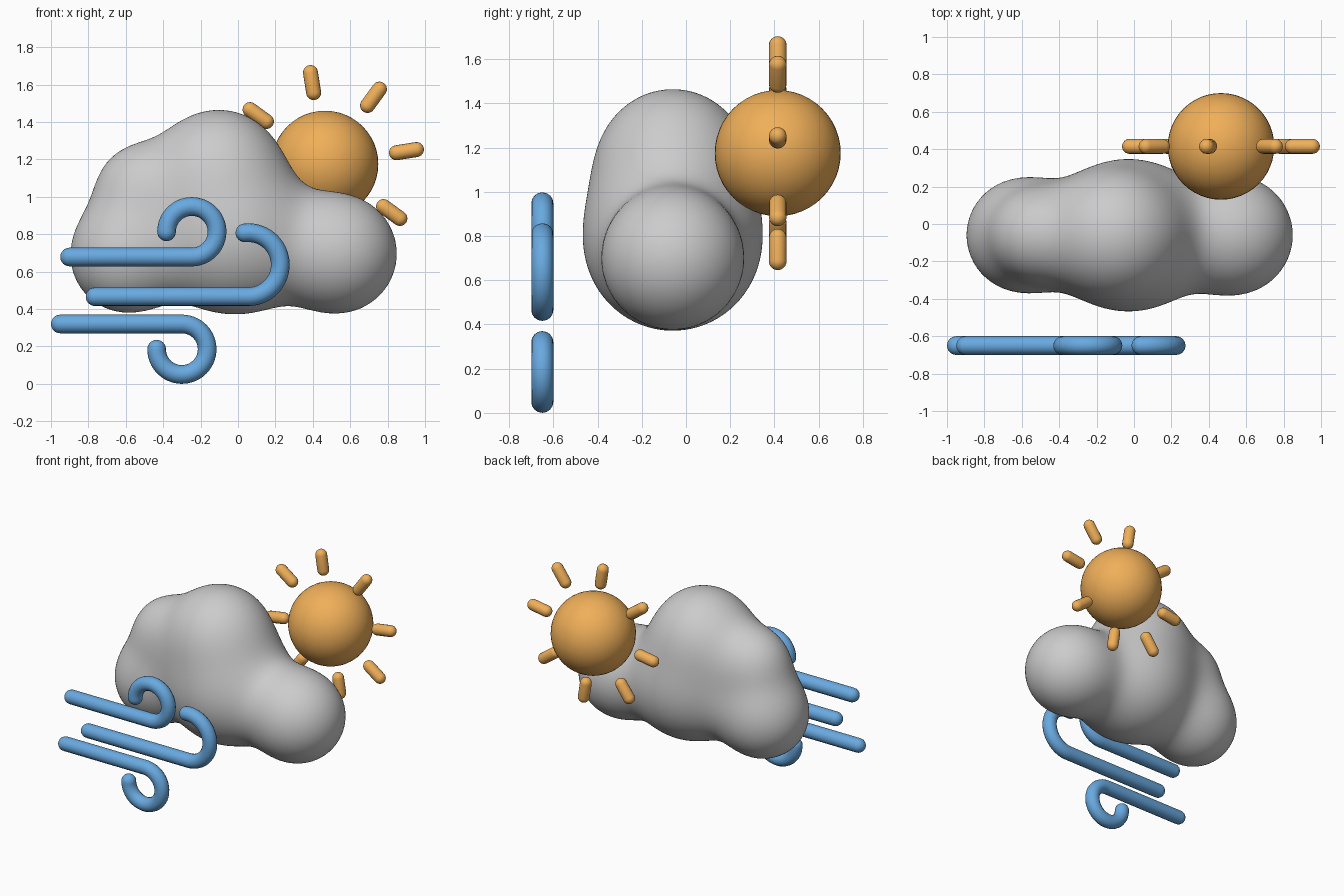
import bpy, bmesh
from math import sin, cos, pi, radians, exp, dist
from mathutils import Vector

if "Cube" in bpy.data.objects:
    bpy.data.objects.remove(bpy.data.objects["Cube"])


def material(name, rgb):
    m = bpy.data.materials.new(name)
    m.diffuse_color = (*rgb, 1)
    m.use_nodes = True
    m.node_tree.nodes["Principled BSDF"].inputs["Base Color"].default_value = m.diffuse_color
    return m


ORANGE = material("sun_orange", (0.87, 0.43, 0.10))
BLUE = material("wind_blue", (0.14, 0.40, 0.75))


def mesh_object(name, bm, mat=None):
    for f in bm.faces:
        f.smooth = True
    me = bpy.data.meshes.new(name)
    bm.to_mesh(me)
    bm.free()
    ob = bpy.data.objects.new(name, me)
    bpy.context.collection.objects.link(ob)
    if mat:
        me.materials.append(mat)
    return ob


def round_tube(name, path, r, mat):
    """Tube along a path with hemispherical ends (made by tapering the radius)."""
    path = [Vector(p) for p in path]
    d0 = (path[0] - path[1]).normalized()
    d1 = (path[-1] - path[-2]).normalized()
    angles = [radians(a) for a in (15, 30, 45, 60, 72, 82, 89)]
    pts = [(path[0] + d0 * r * sin(a), cos(a)) for a in reversed(angles)]
    pts += [(p, 1) for p in path]
    pts += [(path[-1] + d1 * r * sin(a), cos(a)) for a in angles]
    cu = bpy.data.curves.new(name, 'CURVE')
    cu.dimensions = '3D'
    cu.bevel_depth = r
    cu.bevel_resolution = 6
    cu.use_fill_caps = True
    sp = cu.splines.new('POLY')
    sp.points.add(len(pts) - 1)
    for q, (p, rad) in zip(sp.points, pts):
        q.co = (*p, 1)
        q.radius = rad
    cu.materials.append(mat)
    ob = bpy.data.objects.new(name, cu)
    bpy.context.collection.objects.link(ob)
    bpy.ops.object.select_all(action='DESELECT')
    ob.select_set(True)
    bpy.context.view_layer.objects.active = ob
    bpy.ops.object.convert(target='MESH')
    bpy.ops.object.shade_smooth()


# Cloud: five puffs (x, z, radius) melted together, skin found along rays from the middle
CLOUD_Y, BLEND = -0.06, 0.1
PUFFS = [(-0.02, 0.77, 0.39), (-0.10, 1.135, 0.322), (0.535, 0.695, 0.313),
         (-0.597, 0.68, 0.293), (-0.525, 1.05, 0.20)]
BALLS = [((x, CLOUD_Y, z), r) for x, z, r in PUFFS]


def inside(p):
    return sum(exp((r - dist(p, c)) / BLEND) for c, r in BALLS) > 1


bm = bmesh.new()
bmesh.ops.create_icosphere(bm, subdivisions=6, radius=1)
middle = Vector((-0.03, CLOUD_Y, 0.77))
for v in bm.verts:
    d = v.co.normalized()
    lo, hi = 0.2, 1.3
    for _ in range(15):
        mid = (lo + hi) / 2
        if inside(middle + d * mid):
            lo = mid
        else:
            hi = mid
    v.co = middle + d * lo
mesh_object("cloud", bm)

# Sun ball
SUN = Vector((0.465, 0.415, 1.175))
bm = bmesh.new()
bmesh.ops.create_uvsphere(bm, u_segments=48, v_segments=24, radius=0.285)
bmesh.ops.translate(bm, verts=bm.verts, vec=SUN)
mesh_object("sun", bm, ORANGE)

# Sun rays
for i in range(8):
    a = radians(9 + 45 * i)
    d = Vector((cos(a), 0, sin(a)))
    round_tube(f"sun_ray_{i + 1}", [SUN + d * 0.387, SUN + d * 0.495], 0.04, ORANGE)

# Wind streaks: straight run, then a curl (start x, centre x, centre z, curl radius, sweep, up/down)
WIND_Y = -0.65
for name, x0, cx, cz, rad, sweep, up in (
        ("wind_upper", -0.90, -0.247, 0.813, 0.135, 270, 1),
        ("wind_middle", -0.764, 0.055, 0.637, 0.171, 186, 1),
        ("wind_lower", -0.95, -0.30, 0.185, 0.135, 270, -1)):
    path = [(x0, WIND_Y, cz - up * rad)]
    n = 40
    for i in range(n + 1):
        a = radians(-90 + sweep * i / n)
        path.append((cx + rad * cos(a), WIND_Y, cz + up * rad * sin(a)))
    round_tube(name, path, 0.05, BLUE)
